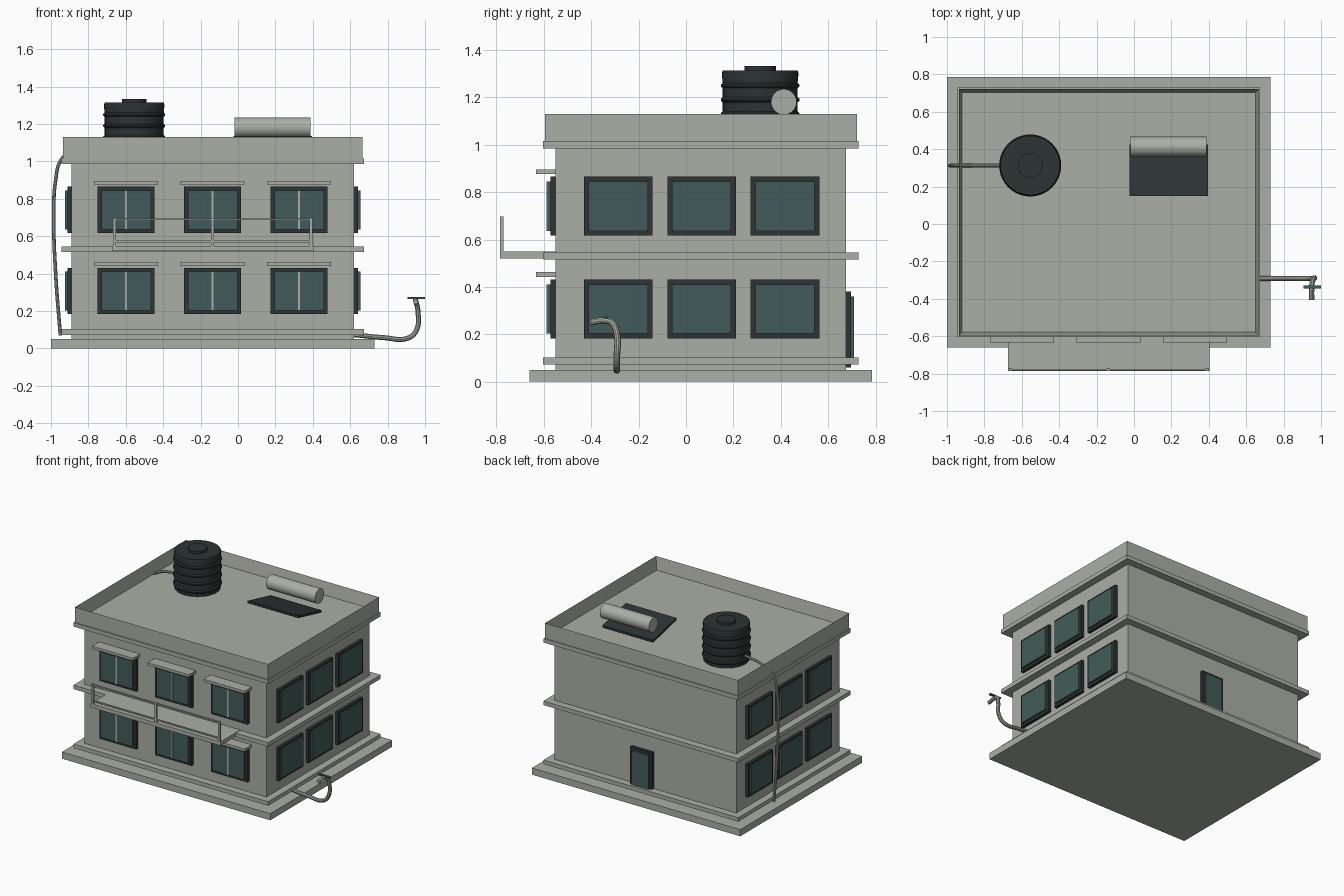
import bpy, bmesh, math
from mathutils import Vector

if "Cube" in bpy.data.objects:
    bpy.data.objects.remove(bpy.data.objects["Cube"])


def material(name, rgb):
    m = bpy.data.materials.new(name)
    m.use_nodes = True
    m.diffuse_color = (*rgb, 1)
    m.node_tree.nodes["Principled BSDF"].inputs["Base Color"].default_value = (*rgb, 1)
    return m


CONCRETE = material("pale concrete", (0.41, 0.43, 0.38))
GLASS = material("teal glass", (0.054, 0.108, 0.1))
DARK = material("charcoal", (0.026, 0.034, 0.035))


def finish(name, bm, mat, smooth=False):
    bmesh.ops.recalc_face_normals(bm, faces=bm.faces)
    mesh = bpy.data.meshes.new(name)
    bm.to_mesh(mesh)
    bm.free()
    mesh.materials.append(mat)
    ob = bpy.data.objects.new(name, mesh)
    bpy.context.collection.objects.link(ob)
    if smooth:
        soften(ob)
    return ob


def soften(ob):
    bpy.ops.object.select_all(action="DESELECT")
    ob.select_set(True)
    bpy.context.view_layer.objects.active = ob
    bpy.ops.object.shade_smooth_by_angle(angle=math.radians(35))


def box_mesh(x, y, z):
    """Box from (low, high) ranges on each axis."""
    bm = bmesh.new()
    bmesh.ops.create_cube(bm, size=1)
    for v in bm.verts:
        v.co = Vector([(r[0] + r[1]) / 2 + c * (r[1] - r[0]) for r, c in zip((x, y, z), v.co)])
    return bm


def box(name, x, y, z, mat=CONCRETE):
    return finish(name, box_mesh(x, y, z), mat)


def lathe(name, profile, centre, mat, steps=40):
    bm = bmesh.new()
    verts = [bm.verts.new((r, 0, z)) for r, z in profile]
    edges = [bm.edges.new(pair) for pair in zip(verts, verts[1:])]
    bmesh.ops.spin(bm, geom=verts + edges, axis=(0, 0, 1), cent=(0, 0, 0),
                   angle=math.tau, steps=steps)
    bmesh.ops.remove_doubles(bm, verts=bm.verts, dist=0.0001)
    ob = finish(name, bm, mat, True)
    ob.location = centre
    return ob


def pipe(name, points, radius):
    curve = bpy.data.curves.new(name, "CURVE")
    curve.dimensions = "3D"
    curve.bevel_depth = radius
    curve.bevel_resolution = 3
    curve.resolution_u = 6
    curve.use_fill_caps = True
    spline = curve.splines.new("BEZIER")
    spline.bezier_points.add(len(points) - 1)
    for p, co in zip(spline.bezier_points, points):
        p.co = co
        p.handle_left_type = p.handle_right_type = "AUTO"
    curve.materials.append(CONCRETE)
    ob = bpy.data.objects.new(name, curve)
    bpy.context.collection.objects.link(ob)
    bpy.ops.object.select_all(action="DESELECT")
    ob.select_set(True)
    bpy.context.view_layer.objects.active = ob
    bpy.ops.object.convert(target="MESH")
    soften(bpy.context.object)


# Wall planes of the building
LEFT, RIGHT, FRONT, BACK = 0.62, -0.89, -0.55, 0.675


def grown(d):
    return (RIGHT - d, LEFT + d), (FRONT - d, BACK + d)


# Ground slab, walls and ledges
box("ground_slab", *grown(0.11), (0, 0.05))
box("walls", *grown(0), (0.04, 1.02))
for name, z in (("lower_ledge", 0.073), ("middle_ledge", 0.516), ("roof_ledge", 0.985)):
    box(name, *grown(0.054), (z, z + 0.03))

# Parapet: a block with its top inset and sunk to the roof floor
bm = box_mesh(*grown(0.046), (1.0, 1.13))
top = max(bm.faces, key=lambda f: f.calc_center_median().z)
bmesh.ops.inset_region(bm, faces=[top], thickness=0.025)
for v in top.verts:
    v.co.z = 1.035
finish("parapet_and_roof", bm, CONCRETE)


def opening(name, axis, wall, out, span, z):
    """Dark frame against a wall with a smaller raised pane."""
    for part, shrink, depth, mat in (("frame", 0, 0.022, DARK), ("pane", 0.02, 0.035, GLASS)):
        across = (span[0] + shrink, span[1] - shrink)
        through = tuple(sorted((wall - out * 0.01, wall + out * depth)))
        height = (z[0] + shrink, z[1] - shrink)
        xy = (through, across) if axis == "x" else (across, through)
        box(f"{name}_{part}", *xy, height, mat)


# Windows on two floors, with centre bars and awnings on the front
for floor, z in (("lower", 0.183), ("upper", 0.617)):
    height = (z, z + 0.248)
    for i in range(3):
        x = -0.598 + i * 0.4625
        tag = f"{floor}_{i + 1}"
        opening(f"front_window_{tag}", "y", FRONT, -1, (x - 0.152, x + 0.152), height)
        box(f"window_bar_{tag}", (x - 0.005, x + 0.005), (FRONT - 0.039, FRONT),
            (z + 0.02, z + 0.228))
        box(f"awning_{tag}", (x - 0.171, x + 0.171), (FRONT - 0.083, FRONT),
            (z + 0.259, z + 0.279))
        y = -0.286 + i * 0.352
        for side, wall, out in (("left", LEFT, 1), ("right", RIGHT, -1)):
            opening(f"{side}_window_{tag}", "x", wall, out, (y - 0.145, y + 0.145), height)

# Back door
opening("back_door", "y", BACK, 1, (-0.205, -0.025), (0.06, 0.38))

# Balcony and railing
box("balcony_slab", (-0.673, 0.404), (-0.785, FRONT), (0.52, 0.549))
for i, x in enumerate((-0.661, -0.136, 0.391)):
    box(f"railing_post_{i + 1}", (x - 0.008, x + 0.008), (-0.785, -0.771), (0.545, 0.698))
for name, z in (("railing_top", 0.69), ("railing_lower", 0.57)):
    box(name, (-0.665, 0.395), (-0.782, -0.774), (z - 0.004, z + 0.006))

# Water tank with ribs
profile = [(0, 1.035), (0.157, 1.035)]
for i in range(4):
    z = 1.07 + i * 0.06
    profile += [(0.158, z - 0.011), (0.166, z - 0.004), (0.166, z + 0.004), (0.158, z + 0.011)]
profile += [(0.162, 1.30), (0.158, 1.314), (0.066, 1.314), (0.066, 1.333), (0, 1.333)]
lathe("water_tank", profile, (-0.555, 0.313, 0), DARK)

# Solar heater: tilted panel and round boiler
bm = box_mesh((-0.025, 0.395), (0.15, 0.425), (1.112, 1.13))
for v in bm.verts:
    v.co.z -= (v.co.y - 0.15) * 0.23 - 0.006
finish("solar_panel", bm, DARK)
boiler = lathe("boiler", [(0, -0.203), (0.054, -0.203), (0.054, 0.203), (0, 0.203)],
               (0.185, 0.413, 1.181), CONCRETE, 32)
boiler.rotation_euler.y = math.pi / 2

# Drain pipe from the tank down the right wall
Y = 0.313
pipe("drain_pipe", [(-0.70, Y, 1.10), (-0.88, Y, 1.06), (-0.945, Y, 1.01), (-0.975, Y, 0.9),
                    (-0.985, Y, 0.7), (-0.975, Y, 0.4), (-0.95, Y, 0.07)], 0.01)

# Garden tap
pipe("tap_pipe", [(0.61, -0.292, 0.075), (0.78, -0.292, 0.058), (0.91, -0.292, 0.056),
                  (0.955, -0.292, 0.10), (0.962, -0.292, 0.2), (0.952, -0.315, 0.25),
                  (0.95, -0.35, 0.258), (0.95, -0.405, 0.25)], 0.014)
box("tap_stem", (0.944, 0.956), (-0.343, -0.331), (0.255, 0.27), DARK)
box("tap_handle", (0.905, 1.0), (-0.345, -0.329), (0.265, 0.276), GLASS)
